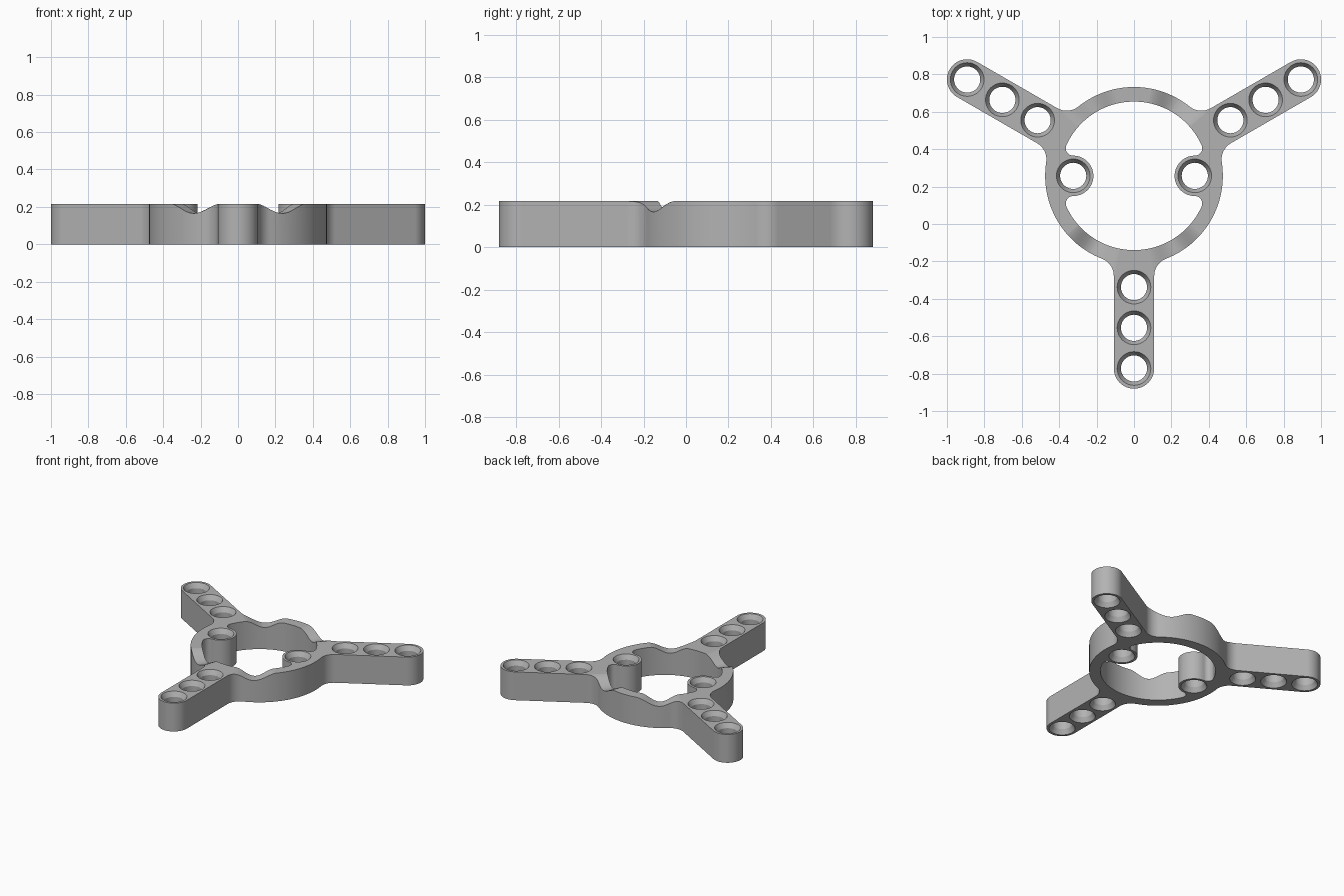
import bpy, bmesh, math
from math import radians, cos, sin, pi

if "Cube" in bpy.data.objects:
    bpy.data.objects.remove(bpy.data.objects["Cube"])

H = 0.216                    # plate thickness
CY = 0.2575                  # hub centre along y
R_OUT, R_IN = 0.475, 0.397   # hub ring
ARM_W = 0.108                # arm half width, also boss radius
HOLES = (0.595, 0.8125, 1.03)
ARM_ANGLES = (30, 150, 270)
BOSS_X = 0.325
FILLET, NOTCH = 0.10, 0.04


def arc(cx, cy, r, a0, a1, n):
    """Points of an arc, angles in degrees."""
    steps = [radians(a0 + (a1 - a0) * i / n) for i in range(n + 1)]
    return [(cx + r * cos(a), cy + r * sin(a)) for a in steps]


def turned(points, degrees):
    c, s = cos(radians(degrees)), sin(radians(degrees))
    return [(x * c - y * s, x * s + y * c) for x, y in points]


def clean(points):
    """Drop repeated neighbours from a closed outline."""
    return [p for i, p in enumerate(points) if math.dist(p, points[i - 1]) > 1e-4]


def loft(bm, rings):
    """Closed solid through rings of equal vertex count."""
    rows = [[bm.verts.new(p) for p in ring] for ring in rings]
    n = len(rows[0])
    for a, b in zip(rows, rows[1:]):
        for i in range(n):
            j = (i + 1) % n
            bm.faces.new((a[i], a[j], b[j], b[i]))
    bm.faces.new(rows[0][::-1])
    bm.faces.new(rows[-1])


def prism(bm, points, z0, z1):
    points = clean(points)
    loft(bm, [[(x, y + CY, z) for x, y in points] for z in (z0, z1)])


def make_object(name, bm):
    bmesh.ops.recalc_face_normals(bm, faces=bm.faces)
    mesh = bpy.data.meshes.new(name)
    bm.to_mesh(mesh)
    bm.free()
    obj = bpy.data.objects.new(name, mesh)
    bpy.context.collection.objects.link(obj)
    return obj


# Outer outline: ring arcs, filleted arms with round tips
lat = ARM_W + FILLET
along = math.sqrt((R_OUT + FILLET) ** 2 - lat ** 2)
spread = math.degrees(math.atan2(lat, along))
arm = (arc(along, -lat, FILLET, 180 - spread, 90, 10)
       + arc(HOLES[-1], 0, ARM_W, -90, 90, 28)
       + arc(along, lat, FILLET, 270, 180 + spread, 10)
       + arc(0, 0, R_OUT, spread, 120 - spread, 28))
outline = [p for a in ARM_ANGLES for p in turned(arm, a)]
bm = bmesh.new()
prism(bm, outline, 0, H)
body = make_object("three_arm_bracket", bm)

# Centre opening: ring bore with two bosses growing inward
d_ring, d_boss = R_IN - NOTCH, ARM_W + NOTCH
nx = (d_ring ** 2 - d_boss ** 2 + BOSS_X ** 2) / (2 * BOSS_X)
ny = math.sqrt(d_ring ** 2 - nx ** 2)
th = math.degrees(math.atan2(ny, nx))
toward = math.degrees(math.atan2(ny, BOSS_X - nx))
half = (arc(nx, -ny, NOTCH, -th, toward, 12)
        + arc(BOSS_X, 0, ARM_W, toward - 180, -toward - 180, 28)
        + arc(nx, ny, NOTCH, -toward, th, 12)
        + arc(0, 0, R_IN, th, 180 - th, 48))
bm = bmesh.new()
prism(bm, half + turned(half, 180), -0.1, H + 0.1)

# Holes countersunk from both sides
WIDE, BORE, SINK = 0.09, 0.07, 0.035
SECTION = ((-0.05, WIDE), (0, WIDE), (SINK, BORE),
           (H - SINK, BORE), (H, WIDE), (H + 0.05, WIDE))
centres = [turned([(d, 0)], a)[0] for a in ARM_ANGLES for d in HOLES]
centres += [(BOSS_X, 0), (-BOSS_X, 0)]
for cx, cy in centres:
    loft(bm, [[(x, y + CY, z) for x, y in arc(cx, cy, r, 0, 360, 40)[:-1]]
              for z, r in SECTION])
opening_cutter = make_object("opening_cutter", bm)

# Smooth radial dips in the top of the ring
bm = bmesh.new()
DIP, HALF_ANGLE, STEPS = 0.051, 20, 24
for mid in (60, 120, 240, 300):
    rings = []
    for i in range(STEPS + 1):
        t = 2 * i / STEPS - 1
        a = radians(mid + HALF_ANGLE * t)
        z = H + 0.0005 - DIP * (1 + cos(pi * t)) / 2
        rings.append([(r * cos(a), CY + r * sin(a), h) for r, h in
                      ((0.36, z), (0.6, z), (0.6, H + 0.1), (0.36, H + 0.1))])
    loft(bm, rings)
dip_cutter = make_object("dip_cutter", bm)

# Cut the body
bpy.ops.object.select_all(action='DESELECT')
bpy.context.view_layer.objects.active = body
body.select_set(True)
for cutter in (opening_cutter, dip_cutter):
    cutter.hide_render = True
    mod = body.modifiers.new(cutter.name, 'BOOLEAN')
    mod.operation = 'DIFFERENCE'
    mod.solver = 'EXACT'
    mod.object = cutter
    bpy.ops.object.modifier_apply(modifier=mod.name)
    bpy.data.objects.remove(cutter)

# Grey finish
grey = bpy.data.materials.new("plain_grey")
grey.use_nodes = True
colour = (0.45, 0.45, 0.45, 1)
grey.diffuse_color = colour
grey.node_tree.nodes["Principled BSDF"].inputs["Base Color"].default_value = colour
body.data.materials.clear()
body.data.materials.append(grey)
for face in body.data.polygons:
    face.material_index = 0

bpy.ops.object.shade_smooth_by_angle(angle=radians(25))
weighted = body.modifiers.new("weighted_normals", 'WEIGHTED_NORMAL')
weighted.keep_sharp = True
